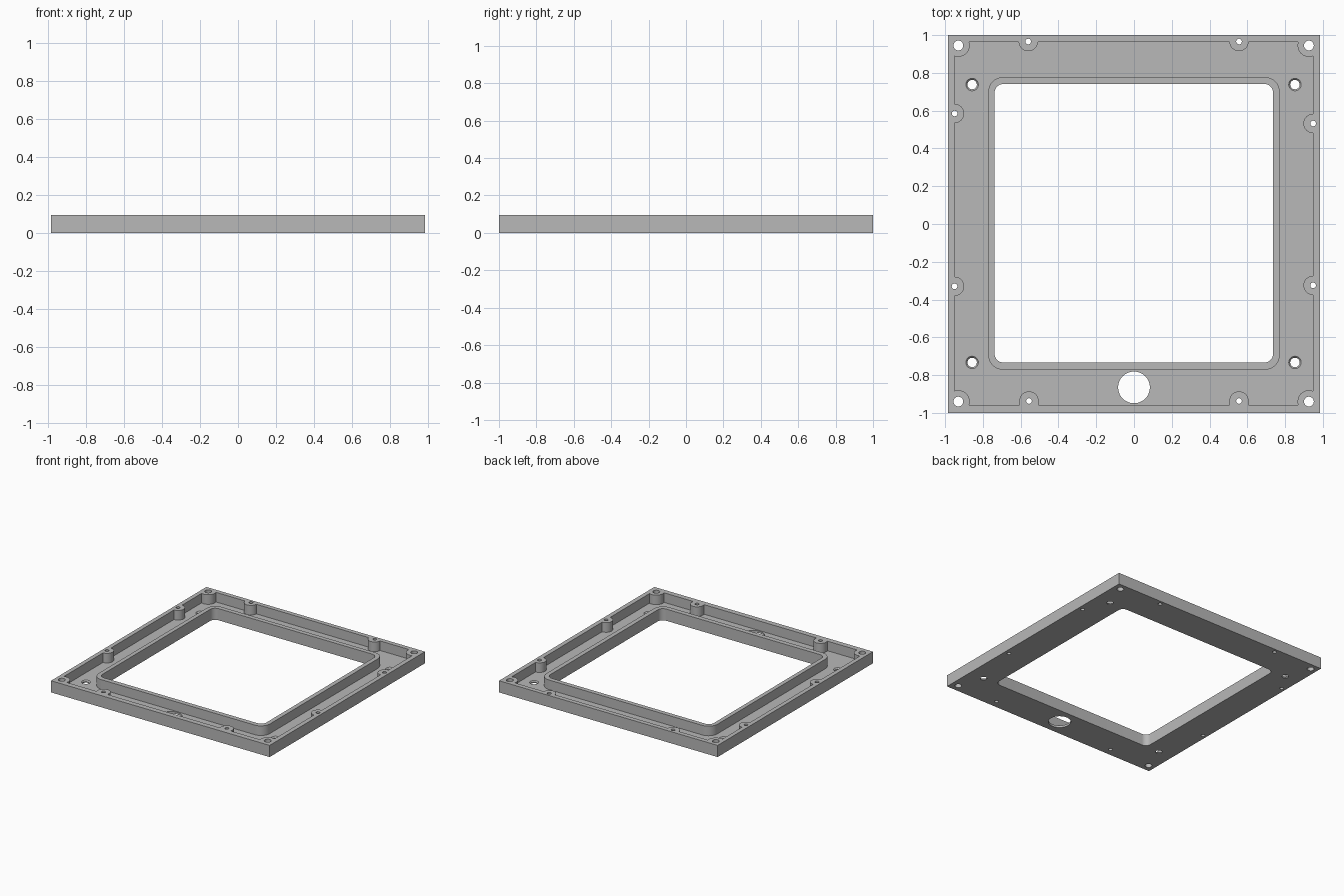
import bpy, bmesh, math

cube = bpy.data.objects.get("Cube")
if cube:
    bpy.data.objects.remove(cube, do_unlink=True)

HEIGHT, FLOOR = 0.095, 0.017

grey = bpy.data.materials.new("plain grey")
grey.use_nodes = True
colour = (0.48, 0.48, 0.48, 1)
grey.diffuse_color = colour
grey.node_tree.nodes["Principled BSDF"].inputs["Base Color"].default_value = colour


def finish(name, bm):
    bmesh.ops.recalc_face_normals(bm, faces=bm.faces)
    mesh = bpy.data.meshes.new(name)
    bm.to_mesh(mesh)
    bm.free()
    mesh.materials.append(grey)
    obj = bpy.data.objects.new(name, mesh)
    bpy.context.collection.objects.link(obj)
    return obj


def prism(name, x0, x1, y0, y1, z0, z1, radius=0):
    """Upright block with optionally rounded vertical corners."""
    points = []
    steps = 8 if radius else 0
    corners = [(x1, y1, -1, -1), (x0, y1, 1, -1), (x0, y0, 1, 1), (x1, y0, -1, 1)]
    for i, (x, y, sx, sy) in enumerate(corners):
        for k in range(steps + 1):
            a = math.pi / 2 * (i + k / max(steps, 1))
            points.append((x + radius * (sx + math.cos(a)), y + radius * (sy + math.sin(a)), z0)
                          if radius else (x, y, z0))
    bm = bmesh.new()
    face = bm.faces.new([bm.verts.new(p) for p in points])
    out = bmesh.ops.extrude_face_region(bm, geom=[face])
    top = [v for v in out["geom"] if isinstance(v, bmesh.types.BMVert)]
    bmesh.ops.translate(bm, verts=top, vec=(0, 0, z1 - z0))
    return finish(name, bm)


def cylinder(name, x, y, r, z0, z1, r_top=None, sides=32):
    bm = bmesh.new()
    bmesh.ops.create_cone(bm, cap_ends=True, segments=sides, radius1=r,
                          radius2=r if r_top is None else r_top, depth=z1 - z0)
    bmesh.ops.translate(bm, verts=bm.verts, vec=(x, y, (z0 + z1) / 2))
    return finish(name, bm)


def cut(target, cutter):
    cutter.hide_render = True
    mod = target.modifiers.new("cut", "BOOLEAN")
    mod.operation, mod.solver, mod.object = "DIFFERENCE", "EXACT", cutter
    bpy.context.view_layer.objects.active = target
    bpy.ops.object.modifier_apply(modifier=mod.name)
    bpy.data.objects.remove(cutter, do_unlink=True)


# Screw positions
corner_screws = [(x, y) for x in (-0.93, 0.926) for y in (-0.94, 0.945)]
front_screws = [(-0.556, -0.937), (0.556, -0.937)]
edge_screws = front_screws + [(-0.56, 0.966), (0.556, 0.966), (-0.95, 0.585),
                              (-0.95, -0.33), (0.948, 0.532), (0.948, -0.325)]
floor_holes = [(x, y) for x in (-0.857, 0.852) for y in (-0.733, 0.738)]

# Pocket between outer wall and inner lip, leaving the screw bosses standing
pocket = prism("pocket", -0.95, 0.948, -0.957, 0.963, FLOOR, 0.15)
cut(pocket, prism("lip", -0.772, 0.772, -0.772, 0.778, -0.1, 0.3, 0.08))
for x, y in corner_screws:
    cut(pocket, cylinder("corner_boss", x, y, 0.06, -0.1, 0.3))
for x, y in edge_screws:
    cut(pocket, cylinder("edge_boss", x, y, 0.051, -0.1, 0.3))
for x, y in front_screws:
    cut(pocket, prism("boss_root", x - 0.05, x + 0.05, -1.1, y, -0.12, 0.32))

# Frame body
frame = prism("frame", -0.985, 0.985, -1, 1, 0, HEIGHT)
cut(frame, pocket)
cut(frame, prism("opening", -0.738, 0.736, -0.733, 0.741, -0.1, 0.3, 0.045))

# Screw holes, countersunk floor holes and cable hole
for x, y in corner_screws:
    cut(frame, cylinder("corner_hole", x, y, 0.026, -0.1, 0.3, sides=24))
for x, y in edge_screws:
    cut(frame, cylinder("edge_hole", x, y, 0.015, -0.1, 0.3, sides=20))
for x, y in floor_holes:
    cut(frame, cylinder("floor_hole", x, y, 0.025, -0.1, 0.05, sides=24))
    cut(frame, cylinder("countersink", x, y, 0.025, FLOOR - 0.009, FLOOR + 0.001, 0.034))
cut(frame, cylinder("cable_hole", 0, -0.865, 0.084, -0.1, 0.05, sides=48))

bpy.ops.object.select_all(action="DESELECT")
frame.select_set(True)
bpy.context.view_layer.objects.active = frame
bpy.ops.object.shade_smooth_by_angle(angle=math.radians(30))
